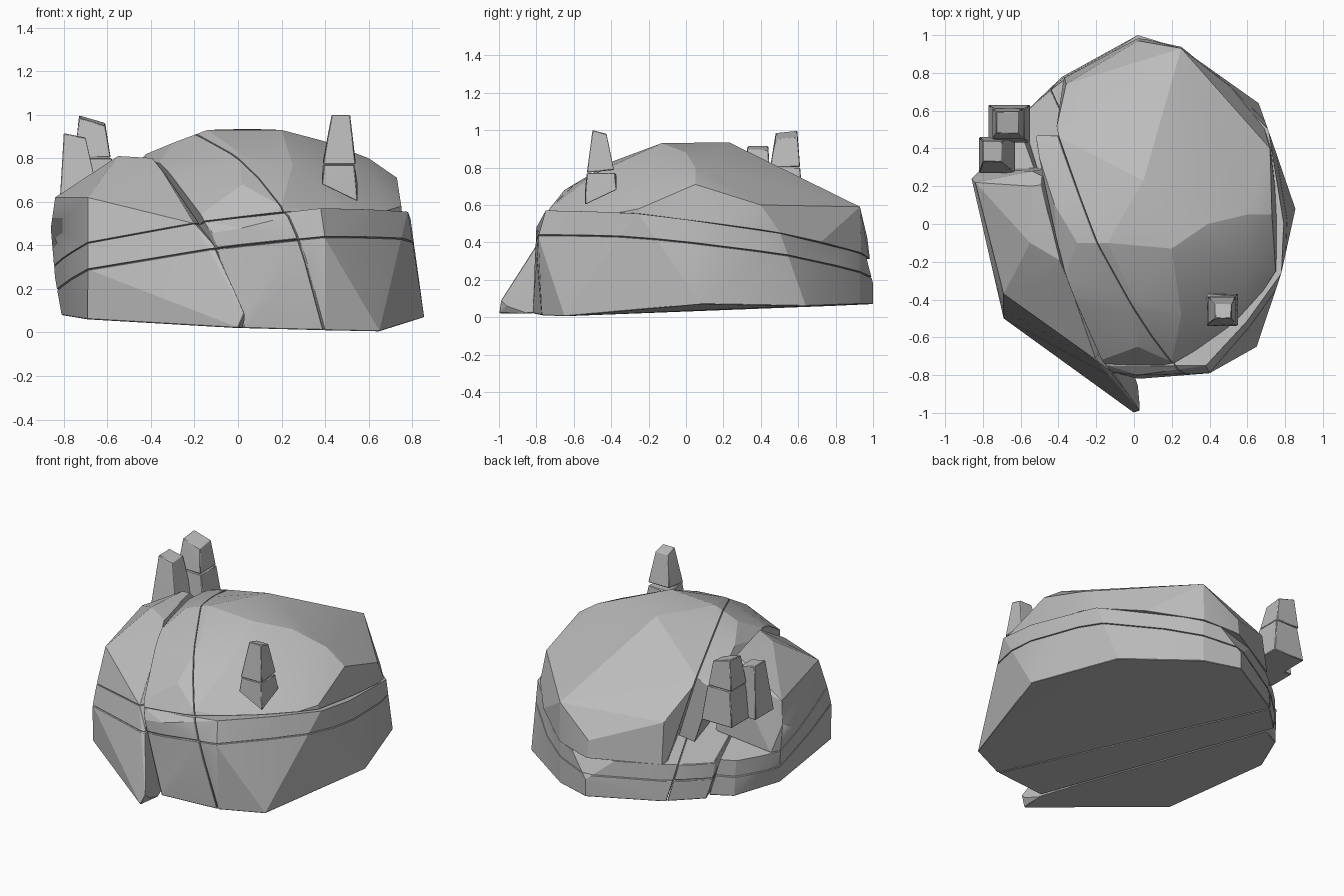
import bpy, bmesh, math
from mathutils import Vector

if "Cube" in bpy.data.objects:
    bpy.data.objects.remove(bpy.data.objects["Cube"])

stone = bpy.data.materials.new("grey_stone")
stone.diffuse_color = (0.5, 0.5, 0.5, 1)
stone.use_nodes = True
stone.node_tree.nodes["Principled BSDF"].inputs["Base Color"].default_value = stone.diffuse_color


def plane(a, b, c):
    """Plane (point, normal) through three points."""
    a, b, c = Vector(a), Vector(b), Vector(c)
    return a, (b - a).cross(c - a).normalized()


def hull(name, points, cuts=(), gap=0.002, bevel=0.004):
    """Convex stone from points; each cut (plane, side) keeps one side of a plane."""
    bm = bmesh.new()
    for p in points:
        bm.verts.new(p)
    res = bmesh.ops.convex_hull(bm, input=bm.verts)
    junk = {g for g in res["geom_interior"] + res["geom_unused"]
            if isinstance(g, bmesh.types.BMVert)}
    bmesh.ops.delete(bm, geom=list(junk), context='VERTS')
    for (co, no), side in cuts:
        n = no * side
        bmesh.ops.bisect_plane(bm, geom=bm.verts[:] + bm.edges[:] + bm.faces[:], dist=1e-5,
                               plane_co=co + n * gap, plane_no=n, clear_inner=True)
        rim = [e for e in bm.edges if e.is_boundary]
        if rim:
            bmesh.ops.holes_fill(bm, edges=rim, sides=0)
    bmesh.ops.dissolve_limit(bm, angle_limit=math.radians(2), verts=bm.verts, edges=bm.edges)
    bmesh.ops.recalc_face_normals(bm, faces=bm.faces)
    me = bpy.data.meshes.new(name)
    bm.to_mesh(me)
    bm.free()
    me.materials.append(stone)
    ob = bpy.data.objects.new(name, me)
    bpy.context.collection.objects.link(ob)
    mod = ob.modifiers.new("worn_edges", 'BEVEL')
    mod.width, mod.segments = bevel, 1
    mod.limit_method, mod.angle_limit = 'ANGLE', math.radians(50)
    bpy.context.view_layer.objects.active = ob
    ob.select_set(True)
    bpy.ops.object.shade_smooth_by_angle(angle=math.radians(15))
    ob.select_set(False)
    return ob


def keep(pl, inside):
    """Cut that keeps the side of the plane holding the given point."""
    return pl, (1 if (Vector(inside) - pl[0]).dot(pl[1]) > 0 else -1)


# gently tilted cracks
low_crack = plane((-0.69, -0.5, .29), (0.4, -0.79, .44), (0.1, 0.98, .22))
high_crack = plane((-0.69, -0.45, .41), (0.35, -0.76, .57), (0.1, 0.97, .32))
UP, DOWN, LEFT, RIGHT = (0, 0, 2), (0, 0, -2), (-3, 0, .4), (3, 0, .4)

# steep cracks, bending between the lower stones and the cap
left_low = plane((0.03, -0.83, .02), (-0.11, -0.79, .42), (-0.56, 0.58, .06))
right_low = plane((0.27, -0.78, .43), (0.4, -0.78, .01), (-0.4, 0.77, .06))
left_cap = plane((-0.54, 0.45, .78), (-0.15, -0.76, .5), (0.03, -0.83, .02))
right_cap = plane((-0.42, 0.47, .8), (0.2, -0.73, .57), (0.4, -0.78, .01))
strip_end = plane((0, 0.47, 0), (1, 0.47, 0), (0, 0.47, 1))

# domed cap and its lower rim
dome = [(-0.14, -0.1, .93), (0.05, 0.23, .935), (0.2, -0.13, .93), (-0.42, 0.47, .74),
        (-0.42, 0.1, .82), (-0.3, -0.1, .87), (0, -0.4, .83), (0.25, -0.48, .77),
        (0.39, 0, .88), (0.6, 0.05, .8), (0.6, -0.2, .74), (0.73, 0.05, .71),
        (0.72, 0.4, .6), (0.75, -0.25, .58), (0.2, -0.73, .58), (0.02, -0.65, .68),
        (0.25, 0.93, .59), (0.02, 0.97, .42), (-0.36, 0.74, .55),
        (-0.2, -0.73, .52), (-0.4, -0.35, .73)]
rim = [(-0.15, -0.78, .45), (0.02, -0.79, .47), (0.26, -0.76, .45), (0.55, -0.56, .52),
       (0.755, -0.25, .45), (0.765, 0.05, .42), (0.73, 0.4, .38), (0.66, 0.61, .3),
       (0.25, 0.94, .28), (0.02, 0.99, .25), (-0.37, 0.78, .25)]
cap = dome + rim

# lower stones: shoulder and foot outlines
shoulder = [(-0.15, -0.78, .45), (0.02, -0.8, .48), (0.2, -0.78, .5), (0.38, -0.75, .57),
            (0.6, -0.51, .57), (0.78, -0.26, .56), (0.79, 0, .54), (0.4, -0.79, .43),
            (0.71, 0.5, .46), (0.25, 0.93, .45), (-0.36, 0.75, .5), (-0.2, -0.73, .52)]
foot = [(0.65, -0.65, .005), (0.4, -0.77, .01), (0.02, -0.82, .02), (0.855, 0.08, .07),
        (0.66, 0.64, .06), (0.25, 0.93, .07), (0.02, 1, .07), (0.02, 1, .18),
        (-0.38, 0.78, .06), (-0.6, 0.57, .06), (-0.6, 0.57, .42)]
lower = shoulder + foot

# side slab with a toe at the front; its lower courses run further back
slab = [(-0.81, 0.2, .08), (-0.69, -0.5, .06), (0, -1, .02), (0.03, -0.99, .09),
        (0.03, -0.96, .06), (-0.11, -0.79, .4), (-0.69, -0.5, .29), (-0.84, 0.24, .25),
        (-0.86, 0.24, .48), (-0.84, 0.22, .62), (-0.69, -0.46, .41), (-0.69, -0.37, .62),
        (-0.7, 0.19, .69), (-0.55, -0.1, .81), (-0.54, 0.2, .8), (-0.38, -0.2, .8),
        (-0.2, -0.72, .5), (0.02, -0.85, .02)]
slab_back = [(-0.68, 0.48, .06), (-0.7, 0.47, .45), (-0.5, 0.58, .06), (-0.5, 0.58, .45)]
slab_cap = [(-0.42, 0.22, .8), (-0.81, 0.29, .3), (-0.42, 0.3, .3), (-0.54, 0.28, .72)]

courses = {"base": [keep(low_crack, DOWN)],
           "band": [keep(low_crack, UP), keep(high_crack, DOWN)]}
for course, cuts in courses.items():
    hull("right_" + course, lower, cuts + [keep(right_low, RIGHT)])
    hull("middle_" + course, lower, cuts + [keep(right_low, LEFT), keep(left_low, RIGHT)])
    hull("left_" + course, slab + slab_back, cuts + [keep(left_low, LEFT)])

top = [keep(high_crack, UP)]
hull("right_cap", cap, top + [keep(right_cap, RIGHT)])
hull("middle_cap", cap + [(-0.53, 0.44, .72), (-0.55, 0.46, .3)],
     top + [keep(right_cap, LEFT), keep(left_cap, RIGHT), keep(strip_end, (0, -3, 0))])
hull("left_cap", slab + slab_cap, top + [keep(left_cap, LEFT)])


def ring(x0, x1, y0, y1, z, tilt=0, lean=0):
    """Four corners of a rectangle, raised by tilt towards y1 and lean towards x1."""
    return [(x, y, z + (tilt if y == y1 else 0) + (lean if x == x1 else 0))
            for x in (x0, x1) for y in (y0, y1)]


# spikes, each with a flared root
hull("front_spike_root", ring(.385, .55, -.54, -.37, .68, .08, -.08)
     + ring(.395, .535, -.53, -.38, .77))
hull("front_spike_tip", ring(.39, .54, -.53, -.385, .772, .015)
     + ring(.43, .515, -.5, -.425, 1, -.02))
hull("tall_spike_root", ring(-.77, -.55, .43, .63, .58) + ring(-.74, -.58, .45, .61, .8))
hull("tall_spike_tip", ring(-.75, -.585, .45, .61, .803)
     + ring(-.73, -.61, .48, .595, .985, .012, -.035))
hull("short_spike", ring(-.82, -.63, .27, .46, .58) + ring(-.8, -.7, .33, .44, .915, 0, -.02))
